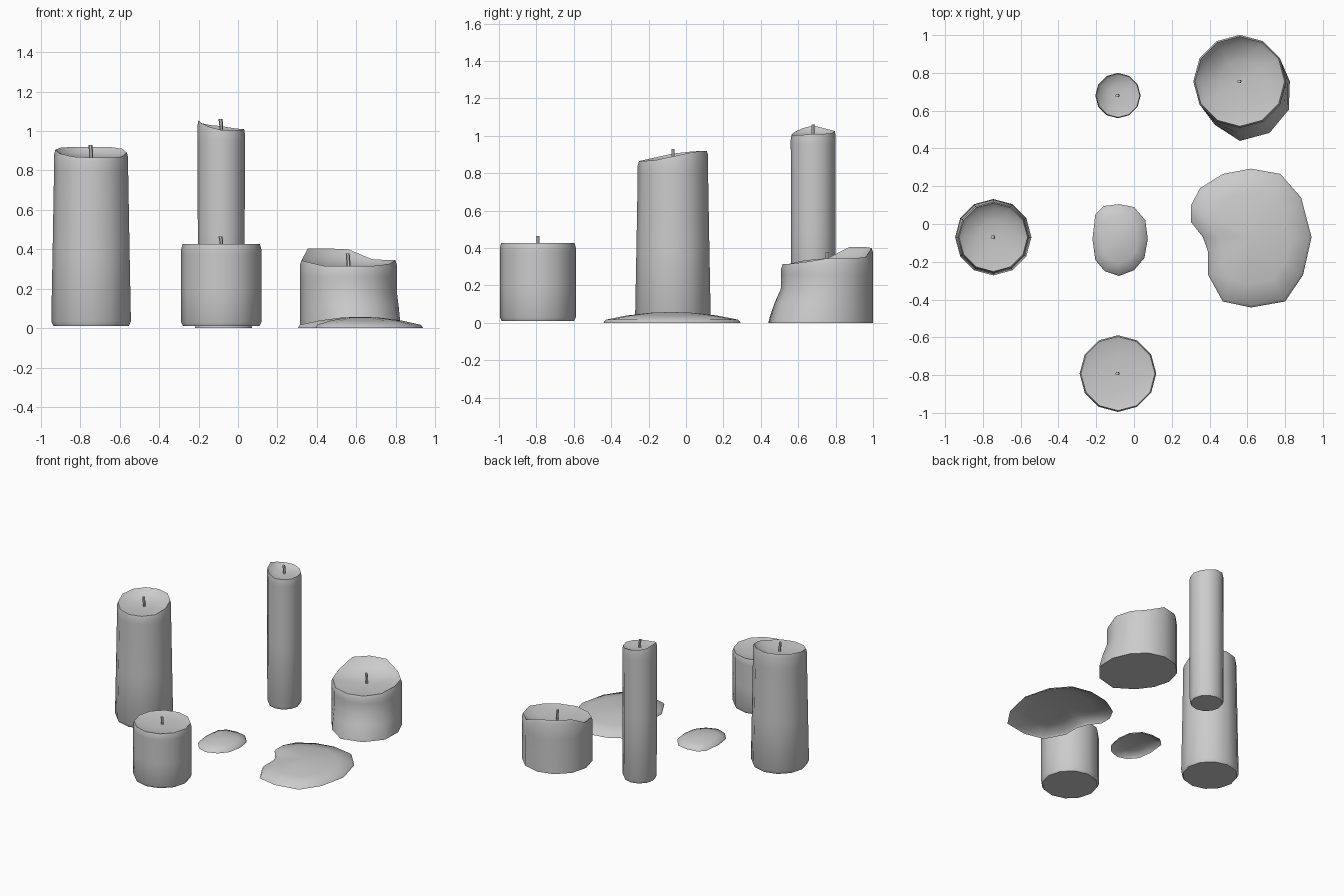
import bpy, math
from mathutils import Vector

if "Cube" in bpy.data.objects:
    bpy.data.objects.remove(bpy.data.objects["Cube"])


def make_object(name, verts, faces):
    me = bpy.data.meshes.new(name)
    me.from_pydata(verts, [], faces)
    me.shade_smooth()
    me.set_sharp_from_angle(angle=math.radians(50))
    ob = bpy.data.objects.new(name, me)
    bpy.context.collection.objects.link(ob)
    return ob


def bridge(rings, n):
    return [(r * n + i, r * n + (i + 1) % n, (r + 1) * n + (i + 1) % n, (r + 1) * n + i)
            for r in range(rings - 1) for i in range(n)]


def candle(name, cx, cy, profile, rim, dish, wick_top, bulge=None):
    """profile: (radius, z) up the wall, last radius is the rim; rim: 12 rim heights;
    bulge: (extra radius per side, falloff per wall ring)."""
    n = 12
    extra, falloff = bulge or ([0] * n, [0] * len(profile))
    verts = []

    def ring(r, z_of, f=0):
        for i in range(n):
            a = i * math.tau / n
            rr = r + extra[i] * f
            verts.append((cx + rr * math.cos(a), cy + rr * math.sin(a), z_of(i)))

    for (r, z), f in zip(profile, falloff):
        ring(r, lambda i: z, f)
    r = profile[-1][0]
    ring(r, lambda i: rim[i] - 0.025)
    ring(r * 0.965, lambda i: rim[i])
    ring(r * 0.84, lambda i: dish + (rim[i] - dish) * 0.55)
    ring(r * 0.45, lambda i: dish + (rim[i] - dish) * 0.12)
    faces = bridge(len(profile) + 4, n)
    faces.append(tuple(range(n - 1, -1, -1)))
    last = len(verts) - n
    verts.append((cx, cy, dish))
    faces += [(last + i, last + (i + 1) % n, last + n) for i in range(n)]
    make_object(name, verts, faces)

    # wick: thin, slightly leaning six-sided stem
    m, wv = 6, []
    for z, dx in ((dish - 0.01, 0), (dish + 0.03, 0), (wick_top, -0.004)):
        wv += [(cx + dx + 0.010 * math.cos(k * math.tau / m),
                cy + 0.010 * math.sin(k * math.tau / m), z) for k in range(m)]
    make_object(name + "_wick", wv,
                bridge(3, m) + [tuple(range(m - 1, -1, -1)), tuple(range(2 * m, 3 * m))])


def puddle(name, center, height, outline):
    # open-bottomed domed wax spill
    n = len(outline)
    c = Vector(center)
    verts = []
    for s, h in ((1.0, 0), (0.96, 0.3), (0.65, 0.68), (0.3, 0.93)):
        for p in outline:
            q = c + (Vector(p) - c) * s
            verts.append((q.x, q.y, h * height))
    verts.append((c.x, c.y, height))
    faces = bridge(4, n) + [(3 * n + i, 3 * n + (i + 1) % n, 4 * n) for i in range(n)]
    make_object(name, verts, faces)


# tall wide candle
candle("tall_wide_candle", -0.745, -0.07,
       [(0.19, 0.01), (0.202, 0.035), (0.195, 0.4), (0.188, 0.8)],
       [.89, .91, .92, .92, .92, .915, .905, .885, .87, .865, .865, .87], 0.86, 0.93)

# tall thin candle
candle("tall_thin_candle", -0.085, 0.68,
       [(0.11, 0.01), (0.118, 0.03), (0.119, 0.5), (0.12, 0.95)],
       [1.01, 1.01, 1.015, 1.025, 1.03, 1.04, 1.055, 1.04, 1.02, 1.005, 1.005, 1.005],
       1.0, 1.06)

# short candle
candle("short_candle", -0.085, -0.792,
       [(0.193, 0.01), (0.203, 0.03), (0.203, 0.2), (0.203, 0.38)],
       [0.427] * 12, 0.412, 0.465)

# melted candle with a slumped front
candle("melted_candle", 0.56, 0.755,
       [(0.245, 0.0), (0.245, 0.03), (0.245, 0.11), (0.245, 0.18), (0.246, 0.26)],
       [.345, .345, .35, .40, .405, .405, .345, .335, .315, .315, .315, .325],
       0.305, 0.38,
       ([.02, 0, 0, 0, 0, 0, 0, 0, .02, .07, .07, .055], [1, .9, .5, .05, 0]))

# wax puddles
puddle("large_wax_puddle", (0.62, -0.08), 0.058,
       [(.94, -.07), (.885, .14), (.775, .265), (.62, .293), (.47, .265), (.35, .19),
        (.302, .10), (.302, .01), (.365, -.07), (.393, -.15), (.393, -.27), (.47, -.41),
        (.62, -.442), (.80, -.41), (.895, -.27)])
puddle("small_wax_puddle", (-0.075, -0.08), 0.045,
       [(.073, -.08), (.06, .02), (0, .09), (-.08, .105), (-.16, .095), (-.205, .05),
        (-.22, -.08), (-.205, -.19), (-.155, -.25), (-.08, -.275), (0, -.245), (.055, -.18)])
